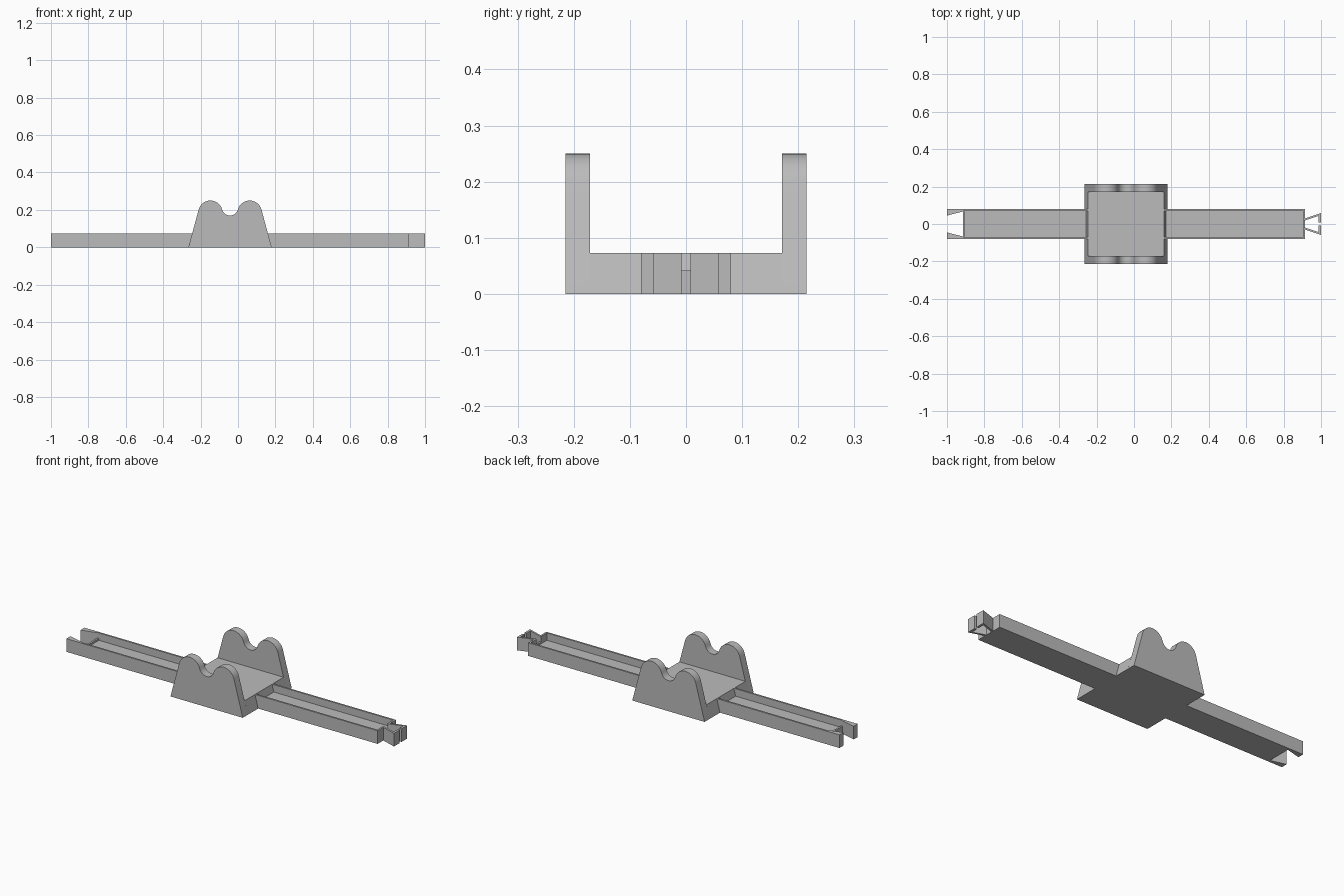
import bpy, bmesh, math

if "Cube" in bpy.data.objects:
    bpy.data.objects.remove(bpy.data.objects["Cube"])

grey = bpy.data.materials.new("plain grey")
grey.diffuse_color = (0.5, 0.5, 0.5, 1)
grey.use_nodes = True
grey.node_tree.nodes["Principled BSDF"].inputs["Base Color"].default_value = grey.diffuse_color

H = 0.073          # rail and platform height
FLOOR = 0.032      # channel floor height
LIP = 0.042        # low lip at the channel ends
MID = -0.0425      # centre of the cradle in x


def prism(name, outline, low, high, axis="z"):
    """Extrude a closed outline along z (outline in x,y) or y (outline in x,z)."""
    bm = bmesh.new()
    place = (lambda p: (p[0], p[1], low)) if axis == "z" else (lambda p: (p[0], low, p[1]))
    face = bm.faces.new([bm.verts.new(place(p)) for p in outline])
    ext = bmesh.ops.extrude_face_region(bm, geom=[face])
    step = (0, 0, high - low) if axis == "z" else (0, high - low, 0)
    bmesh.ops.translate(bm, vec=step, verts=[v for v in ext["geom"] if isinstance(v, bmesh.types.BMVert)])
    bmesh.ops.recalc_face_normals(bm, faces=bm.faces)
    mesh = bpy.data.meshes.new(name)
    bm.to_mesh(mesh)
    bm.free()
    mesh.materials.append(grey)
    obj = bpy.data.objects.new(name, mesh)
    bpy.context.collection.objects.link(obj)
    return obj


def box(name, x0, x1, y0, y1, z1):
    return prism(name, [(x0, y0), (x1, y0), (x1, y1), (x0, y1)], 0, z1)


def pair(name, outline, high):
    """Plan outline built on both sides of y = 0."""
    prism(name + "_back", outline, 0, high)
    prism(name + "_front", [(x, -y) for x, y in outline], 0, high)


def arc(cx, cz, r, a0, a1, n=14):
    return [(cx + r * math.cos(math.radians(a0 + (a1 - a0) * i / n)),
             cz + r * math.sin(math.radians(a0 + (a1 - a0) * i / n))) for i in range(n + 1)]


# Cradle walls: sloping sides, two round humps and a round dip between them
wall = [(MID - 0.2225, 0)]
wall += arc(MID - 0.105, 0.185, 0.065, 165, 15)
wall += arc(MID, 0.2135, 0.0437, 195, 345)[1:-1]
wall += arc(MID + 0.105, 0.185, 0.065, 165, 15)
wall += [(MID + 0.2225, 0)]
for name, y0, y1 in (("cradle_wall_front", -0.215, -0.171), ("cradle_wall_back", 0.171, 0.215)):
    obj = prism(name, wall, y0, y1, "y")
    bpy.context.view_layer.objects.active = obj
    obj.select_set(True)
    bpy.ops.object.shade_smooth_by_angle(angle=math.radians(30))
    obj.select_set(False)

# Platform between the cradle walls, with the same sloping ends
top = 0.2225 - 0.0535 * H / 0.2
prism("platform", [(MID - 0.2225, 0), (MID + 0.2225, 0), (MID + top, H), (MID - top, H)],
      -0.171, 0.171, "y")

# Left arm: rails ending in dovetail jaws, channel floor and lip
L, R = MID - top, MID + top
pair("left_rail", [(-1, 0.08), (-1, 0.045), (-0.915, 0.067), (-0.915, 0.07), (L, 0.07), (L, 0.08)], H)
box("left_channel_floor", -0.905, L, -0.07, 0.07, FLOOR)
box("left_channel_lip", -0.915, -0.905, -0.07, 0.07, LIP)

# Right arm: rails turned in at the end, channel floor and lip
pair("right_rail", [(R, 0.08), (R, 0.07), (0.905, 0.07), (0.905, 0.019), (0.915, 0.019), (0.915, 0.08)], H)
box("right_channel_floor", R, 0.905, -0.07, 0.07, FLOOR)
box("right_channel_lip", 0.905, 0.915, -0.019, 0.019, LIP)

# Split clip with flaring prongs that fits the dovetail jaws
pair("clip_prong", [(0.915, 0.03), (1, 0.058), (1, 0.008), (0.987, 0.008), (0.987, 0.043), (0.915, 0.019)], H)
